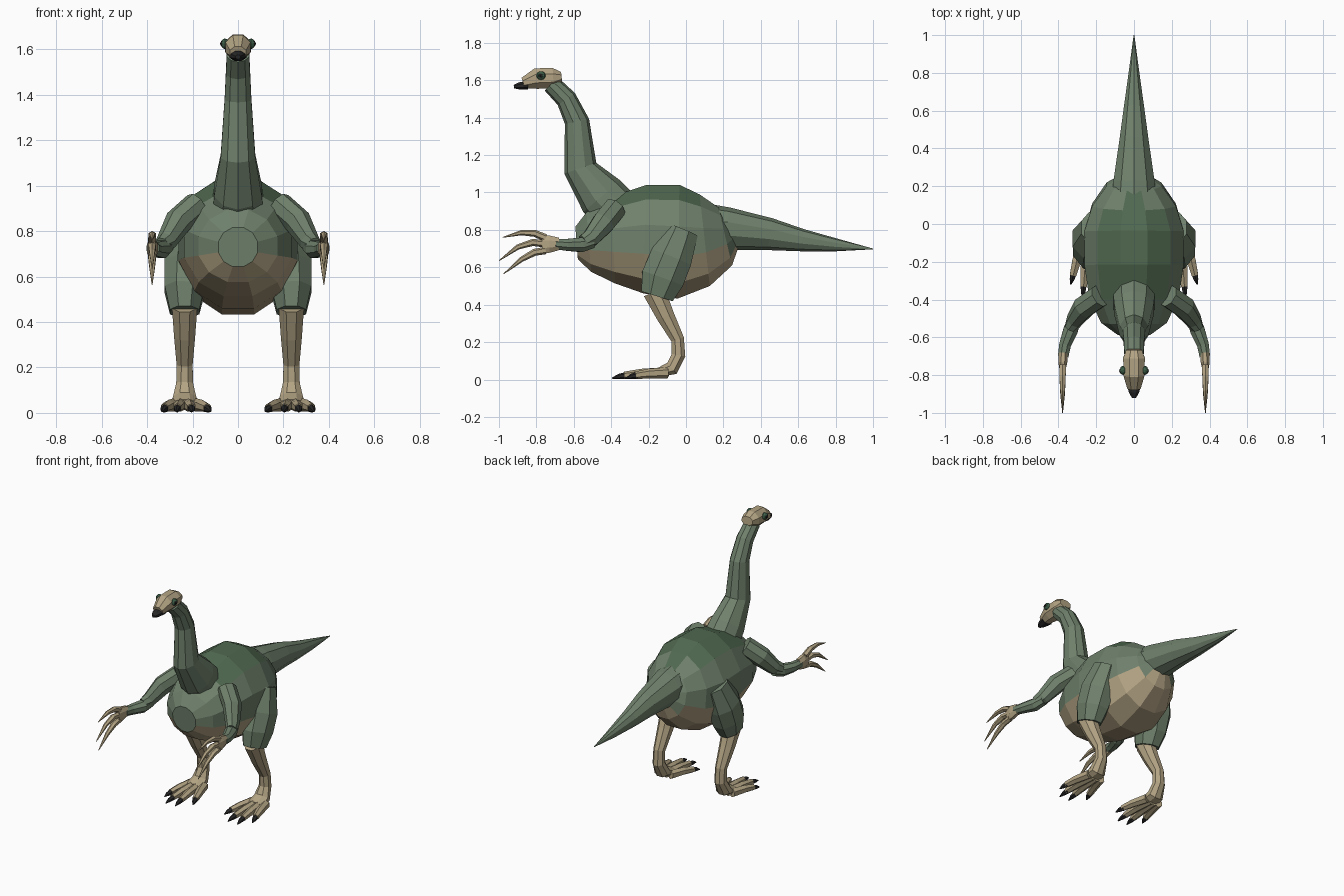
import bpy, bmesh, math
from mathutils import Vector


def material(name, rgb):
    m = bpy.data.materials.new(name)
    m.diffuse_color = (*rgb, 1)
    return m


GREEN = material("green", (0.16, 0.22, 0.15))
DARK = material("dark_green", (0.08, 0.14, 0.08))
TAN = material("tan", (0.45, 0.37, 0.23))
BROWN = material("belly_tan", (0.34, 0.27, 0.17))
BLACK = material("black", (0.02, 0.02, 0.02))
IRIS = material("iris", (0.05, 0.12, 0.07))


def loft(name, rings, mat, sides=8, paint=None):
    """Skin rings (x, y, z, width radius, depth radius) placed square to their path."""
    bm = bmesh.new()
    pts = [Vector(r[:3]) for r in rings]
    loops = []
    for i, r in enumerate(rings):
        t = (pts[min(i + 1, len(pts) - 1)] - pts[max(i - 1, 0)]).normalized()
        u = Vector((1, 0, 0))
        u = (u - t * u.dot(t)).normalized()
        v = t.cross(u)
        rb = r[4] if len(r) > 4 else r[3]
        loops.append([bm.verts.new(pts[i] + u * r[3] * math.cos(a) + v * rb * math.sin(a))
                      for a in [(k + 0.5) * math.tau / sides for k in range(sides)]])
    for a, b in zip(loops, loops[1:]):
        for k in range(sides):
            j = (k + 1) % sides
            bm.faces.new((a[k], a[j], b[j], b[k]))
    bm.faces.new(loops[0])
    bm.faces.new(loops[-1])
    bmesh.ops.recalc_face_normals(bm, faces=bm.faces)
    if paint:
        for f in bm.faces:
            f.material_index = paint(f)
    me = bpy.data.meshes.new(name)
    bm.to_mesh(me)
    bm.free()
    for m in (mat if isinstance(mat, list) else [mat]):
        me.materials.append(m)
    ob = bpy.data.objects.new(name, me)
    bpy.context.collection.objects.link(ob)
    return ob


def ball(name, loc, scale, mat):
    bpy.ops.mesh.primitive_uv_sphere_add(segments=8, ring_count=6, radius=1, location=loc)
    ob = bpy.context.object
    ob.name = name
    ob.scale = scale
    ob.data.materials.append(mat)


def body_paint(f):
    c = f.calc_center_median()
    if c.z < 0.68:
        return 3 if c.z < 0.56 else 2
    return 1 if c.z > 0.95 and f.normal.z > 0.6 else 0


# Body with a pale belly and dark back
loft("body", [(0, -0.585, 0.73, 0.09, 0.09), (0, -0.52, 0.735, 0.18, 0.165),
              (0, -0.39, 0.745, 0.245, 0.24), (0, -0.22, 0.75, 0.272, 0.30),
              (0, -0.04, 0.737, 0.272, 0.315), (0, 0.10, 0.745, 0.23, 0.255),
              (0, 0.21, 0.765, 0.15, 0.165), (0, 0.25, 0.78, 0.08, 0.085)],
     [GREEN, DARK, TAN, BROWN], 12, body_paint)

# Neck and tail
loft("neck", [(0, -0.36, 0.89, 0.12, 0.13), (0, -0.45, 0.98, 0.11, 0.13),
              (0, -0.565, 1.13, 0.08, 0.09), (0, -0.583, 1.38, 0.062, 0.066),
              (0, -0.64, 1.50, 0.056, 0.056), (0, -0.72, 1.58, 0.052, 0.05)], GREEN, 10)
loft("tail", [(0, 0.14, 0.81, 0.125), (0, 0.22, 0.806, 0.115), (0, 0.45, 0.777, 0.08, 0.086),
              (0, 0.62, 0.745, 0.056, 0.06), (0, 0.80, 0.72, 0.03, 0.035),
              (0, 1.0, 0.698, 0.002)], GREEN, 10)

# Head and beak
loft("head", [(0, -0.665, 1.617, 0.045, 0.03), (0, -0.71, 1.612, 0.062, 0.058),
              (0, -0.80, 1.609, 0.06, 0.06), (0, -0.87, 1.585, 0.038, 0.032)], TAN)
loft("beak", [(0, -0.845, 1.573, 0.041, 0.025), (0, -0.89, 1.57, 0.03, 0.021),
              (0, -0.92, 1.566, 0.012, 0.01)], BLACK)

for s, side in ((1, "left"), (-1, "right")):
    def limb(part, rings, mat, sides=8):
        loft(f"{part}_{side}", [(s * r[0], *r[1:]) for r in rings], mat, sides)

    # Eyes
    ball(f"eye_{side}", (s * 0.058, -0.775, 1.625), (0.018, 0.025, 0.023), IRIS)
    ball(f"pupil_{side}", (s * 0.068, -0.777, 1.625), (0.011, 0.013, 0.013), BLACK)

    # Arms and hands
    limb("upper_arm", [(0.18, -0.38, 0.915, 0.06, 0.065), (0.265, -0.44, 0.84, 0.06, 0.066),
                       (0.315, -0.51, 0.755, 0.045, 0.05), (0.335, -0.55, 0.735, 0.035, 0.04)], GREEN)
    limb("forearm", [(0.315, -0.50, 0.735, 0.035), (0.335, -0.56, 0.72, 0.042),
                     (0.365, -0.64, 0.72, 0.034), (0.375, -0.70, 0.725, 0.03)], GREEN)
    limb("hand", [(0.374, -0.68, 0.725, 0.026, 0.036), (0.377, -0.73, 0.724, 0.026, 0.05),
                  (0.378, -0.77, 0.723, 0.018, 0.05)], TAN)
    # Long curved hand claws
    for i, c in enumerate([((-0.75, 0.757), (-0.81, 0.782), (-0.88, 0.785), (-0.98, 0.72 + 0.04)),
                           ((-0.75, 0.725), (-0.82, 0.733), (-0.90, 0.708), (-1.0, 0.635)),
                           ((-0.75, 0.69), (-0.81, 0.68), (-0.88, 0.642), (-0.975, 0.565))]):
        limb(f"hand_claw_{i}", [(0.378, y, z, r) for (y, z), r in zip(c, (0.02, 0.019, 0.014, 0.002))], TAN, 6)

    # Legs
    limb("thigh", [(0.21, -0.02, 0.80, 0.075, 0.095), (0.225, -0.08, 0.65, 0.108, 0.122),
                   (0.235, -0.125, 0.54, 0.095, 0.125), (0.235, -0.155, 0.445, 0.07, 0.095)], GREEN)
    limb("shin", [(0.235, -0.17, 0.47, 0.06, 0.065), (0.235, -0.11, 0.34, 0.05, 0.052),
                  (0.235, -0.045, 0.215, 0.038), (0.235, -0.04, 0.13, 0.04),
                  (0.235, -0.075, 0.06, 0.055, 0.042), (0.235, -0.15, 0.036, 0.065, 0.026)], TAN)
    # Toes with dark claws
    for i, (bx, tx, ty) in enumerate([(0.19, 0.12, -0.32), (0.222, 0.2, -0.395),
                                      (0.25, 0.272, -0.395), (0.28, 0.335, -0.32)]):
        def at(k, z, *r):
            return (bx + (tx - bx) * k, -0.10 + (ty + 0.10) * k, z, *r)
        limb(f"toe_{i}", [at(0, 0.036, 0.03), at(0.45, 0.032, 0.026), at(0.78, 0.022, 0.02)], TAN, 6)
        limb(f"toe_claw_{i}", [at(0.74, 0.021, 0.019), at(0.88, 0.016, 0.014), at(1, 0.007, 0.003)], BLACK, 6)
